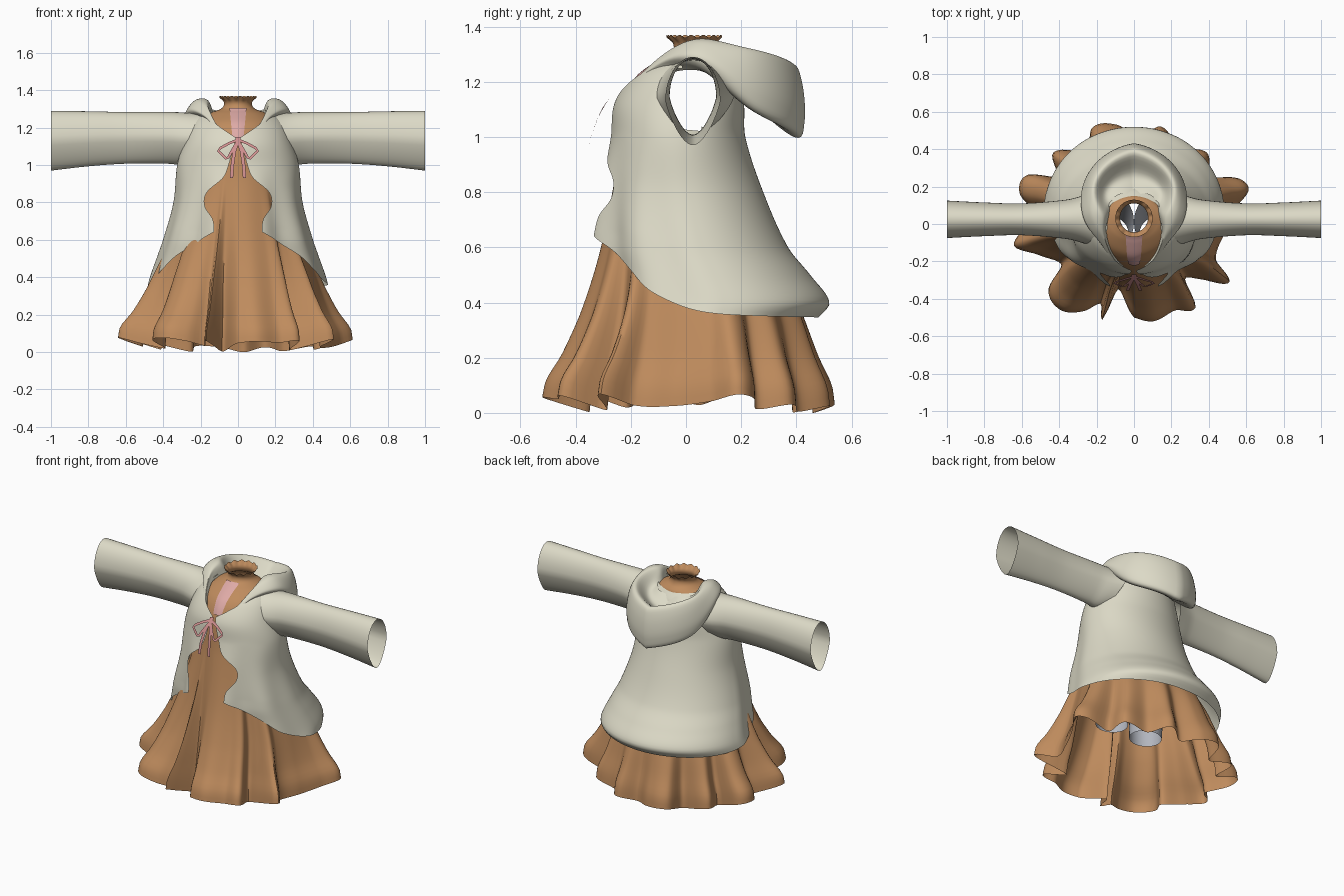
import bpy
import bmesh
from math import sin, cos, pi, asin, radians, degrees
from mathutils import Vector

if "Cube" in bpy.data.objects:
    bpy.data.objects.remove(bpy.data.objects["Cube"], do_unlink=True)


def material(name, colour):
    mat = bpy.data.materials.new(name)
    mat.use_nodes = True
    mat.diffuse_color = (*colour, 1)
    mat.node_tree.nodes["Principled BSDF"].inputs["Base Color"].default_value = (*colour, 1)
    return mat


TAN = material("tan cloth", (0.52, 0.26, 0.11))
CREAM = material("cream cloth", (0.72, 0.7, 0.57))
PINK = material("pink placket", (0.73, 0.4, 0.38))
ROSE = material("rose ribbon", (0.62, 0.27, 0.27))
GREY = material("grey lining", (0.45, 0.47, 0.52))


def spline(table, key):
    """Smooth lookup in a table whose first column is the rising key."""
    last = len(table) - 1
    key = max(table[0][0], min(table[-1][0], key))
    i = next(n for n in range(last) if key <= table[n + 1][0])
    low, high = table[i], table[i + 1]
    before, after = table[max(i - 1, 0)], table[min(i + 2, last)]
    gap = high[0] - low[0]
    u = (key - low[0]) / gap
    found = []
    for a, b, c, d in zip(before[1:], low[1:], high[1:], after[1:]):
        start = (c - a) / (high[0] - before[0]) * gap
        end = (d - b) / (after[0] - low[0]) * gap
        found.append(b + u * (start + u * (3 * (c - b) - 2 * start - end
                                           + u * (2 * (b - c) + start + end))))
    return found


def sheet(name, rows, mat, closed=False, hole=None):
    """Skin a grid of points; drop faces whose centre satisfies hole."""
    bm = bmesh.new()
    grid = [[bm.verts.new(p) for p in row] for row in rows]
    count = len(rows[0])
    for upper, lower in zip(grid, grid[1:]):
        for i in range(count if closed else count - 1):
            j = (i + 1) % count
            bm.faces.new((upper[i], lower[i], lower[j], upper[j]))
    if hole:
        doomed = [f for f in bm.faces if hole(f.calc_center_median())]
        bmesh.ops.delete(bm, geom=doomed, context="FACES")
    mesh = bpy.data.meshes.new(name)
    bm.to_mesh(mesh)
    bm.free()
    mesh.materials.append(mat)
    obj = bpy.data.objects.new(name, mesh)
    bpy.context.collection.objects.link(obj)
    bpy.ops.object.select_all(action="DESELECT")
    obj.select_set(True)
    bpy.context.view_layer.objects.active = obj
    bpy.ops.object.shade_smooth_by_angle(angle=radians(50))


def ring_point(shape, t, z, scale=1):
    """Point on an oval with given front and back; t = 0 is the front."""
    half, front, back = shape
    middle, depth = (front + back) / 2, (back - front) / 2
    return Vector((half * sin(t) * scale, middle - depth * cos(t) * scale, z))


def armhole(deep, tall):
    return lambda p: (abs(p.x) > 0.12 and
                      ((p.y - 0.025) / deep) ** 2 + ((p.z - 1.145) / tall) ** 2 < 1)


# Dress: height, half width, front, back
DRESS = [(0.03, 0.53, -0.52, 0.52), (0.1, 0.52, -0.505, 0.51), (0.2, 0.475, -0.45, 0.47),
         (0.4, 0.41, -0.37, 0.4), (0.6, 0.34, -0.31, 0.29), (0.9, 0.25, -0.25, 0.19),
         (1.12, 0.22, -0.22, 0.17), (1.22, 0.2, -0.17, 0.16), (1.28, 0.145, -0.09, 0.145),
         (1.3, 0.09, -0.055, 0.12), (1.335, 0.075, -0.045, 0.11), (1.365, 0.1, -0.07, 0.13)]
# Pleats: angle from the front, reach at the hem
PLEATS = [(0, 0.5), (11, 0.53), (25, 0.51), (36, 0.55), (42, 0.4), (50, 0.46), (58, 0.59),
          (66, 0.47), (85, 0.48), (100, 0.55), (107, 0.63), (114, 0.6), (122, 0.48),
          (135, 0.54), (150, 0.47), (165, 0.54), (176, 0.46), (190, 0.54), (203, 0.56),
          (212, 0.46), (228, 0.57), (238, 0.48), (245, 0.62), (255, 0.62), (265, 0.5),
          (280, 0.64), (288, 0.53), (300, 0.44), (308, 0.57), (320, 0.6), (330, 0.54),
          (338, 0.46), (342, 0.54), (346, 0.36), (360, 0.5)]


def dress_point(z, t):
    """Pleats deepen towards the hem; the collar edge is frilled."""
    fall = max(0, min(1, (0.95 - z) / 0.85))
    reach = spline(PLEATS, degrees(t))[0]
    p = ring_point(spline(DRESS, z), t, z, 1 + fall ** 1.2 * (reach / 0.52 - 1))
    p.z += max(0, 1 - z / 0.35) * (0.02 * cos(t) + 0.35 * (reach - 0.5))
    p.z += max(0, z - 1.34) * 0.2 * sin(14 * t)
    return p


COLUMNS = 240
levels = [1.365 - 0.01 * i for i in range(18)] + [1.19 - 0.029 * i for i in range(41)]
sheet("dress", [[dress_point(z, 2 * pi * i / COLUMNS) for i in range(COLUMNS)]
                for z in levels], TAN, True, armhole(0.115, 0.135))

# Coat body: height, half width, front, back
COAT = [(0.34, 0.485, -0.33, 0.475), (0.4, 0.47, -0.33, 0.52), (0.5, 0.435, -0.33, 0.45),
        (0.6, 0.4, -0.335, 0.37), (0.8, 0.345, -0.315, 0.28), (1.0, 0.325, -0.275, 0.215),
        (1.12, 0.29, -0.26, 0.21), (1.22, 0.25, -0.2, 0.19), (1.27, 0.2, -0.14, 0.15),
        (1.3, 0.13, -0.1, 0.12)]
# Angle and height of the neckline and hem; height and half width of the opening
NECKLINE = [(0, 1.14), (0.5, 1.22), (1.2, 1.29), (2, 1.285), (pi, 1.27)]
HEM = [(0.3, 0.645), (0.6, 0.585), (0.85, 0.52), (1.05, 0.44), (1.36, 0.38),
       (1.8, 0.355), (pi, 0.345)]
OPENING = [(0.64, 0.12), (0.71, 0.13), (0.78, 0.18), (0.85, 0.17), (0.93, 0.08),
           (1.0, 0.05), (1.14, 0.012)]


def coat_point(v, s):
    """v runs from neckline to hem, s from the front edge to the back."""
    t = s * pi
    for _ in range(4):
        top, hem = spline(NECKLINE, t)[0], spline(HEM, t)[0]
        z = top + (hem - top) * v
        shape = spline(COAT, z)
        start = asin(spline(OPENING, z)[0] / shape[0])
        t = start + s * (pi - start)
    drape = max(0, min(1, (1 - z) / 0.35)) * max(0, 1 - t / 1.7)
    return ring_point(shape, t, z, 1 + 0.07 * drape * sin(9 * t - 1.2))


# Each row runs from the right front edge round the back to the left one
coat_rows = []
for j in range(61):
    half = [coat_point(j / 60, k / 80) for k in range(81)]
    other = [Vector((-p.x, p.y, p.z)) for p in reversed(half[:-1])]
    coat_rows.append(half + other)
sheet("coat_body", coat_rows, CREAM, hole=armhole(0.1, 0.12))

# Sleeves: distance out, middle height, half height, half depth
SLEEVE = [(0.21, 1.145, 0.14, 0.15), (0.28, 1.14, 0.138, 0.125), (0.36, 1.145, 0.138, 0.105),
          (0.6, 1.145, 0.138, 0.085), (0.8, 1.14, 0.147, 0.09), (1.0, 1.13, 0.16, 0.1)]


def sleeve_point(x, a, side):
    """The root leans with the shoulder and the underside narrows."""
    middle, tall, deep = spline(SLEEVE, x)
    slant = max(0, (0.42 - x) / 0.21) * 0.4
    y = 0.025 + deep * cos(a) * (1 - 0.35 * max(0, -sin(a)))
    return (side * (x - slant * tall * sin(a)), y, middle + tall * sin(a))


for side, word in ((1, "left"), (-1, "right")):
    sheet(word + "_sleeve", [[sleeve_point(0.21 + 0.79 * i / 30, -side * 2 * pi * k / 40, side)
                              for k in range(40)] for i in range(31)], CREAM, True)

# Hood on the back: angle, then reach and height from lining over rim to underside
HOOD = [(0.2, 0.28, 1.13, 0.285, 1.14, 0.29, 1.15, 0.295, 1.15, 0.3, 1.14, 0.3, 1.13, 0.29, 1.12),
        (0.85, 0.19, 1.26, 0.2, 1.28, 0.205, 1.295, 0.215, 1.29, 0.235, 1.265, 0.23, 1.25, 0.21, 1.22),
        (1.57, 0.13, 1.27, 0.15, 1.33, 0.18, 1.355, 0.23, 1.345, 0.275, 1.29, 0.25, 1.25, 0.18, 1.24),
        (2.3, 0.14, 1.265, 0.2, 1.25, 0.27, 1.32, 0.31, 1.27, 0.33, 1.15, 0.3, 1.09, 0.16, 1.17),
        (pi, 0.1, 1.25, 0.21, 1.19, 0.33, 1.265, 0.37, 1.2, 0.38, 1.06, 0.34, 1.0, 0.14, 1.16)]


def hood_row(t):
    flat = spline(HOOD, t)
    section = [(n, flat[2 * n], flat[2 * n + 1]) for n in range(7)]
    places = [spline(section, 6 - k / 6) for k in range(37)]
    return [(sin(t) * d, 0.05 - cos(t) * d, z) for d, z in places]


half_hood = [hood_row(0.2 + (pi - 0.2) * i / 36) for i in range(37)]
other_half = [[(-x, y, z) for x, y, z in row] for row in reversed(half_hood[:-1])]
sheet("hood", half_hood + other_half, CREAM)

# Placket on the chest, following the dress front
sheet("placket", [[(x * (0.03 + 0.1 * (z - 1.15)),
                    spline(DRESS, z)[1] - 0.01 + 0.008 * x * x, z)
                   for x in (-1, -0.5, 0, 0.5, 1)]
                  for z in [1.305 - 0.01 * i for i in range(17)]], PINK)

# Ribbon bow: flat strips hanging in front of the coat
BOW_DEPTH = [(0.92, -0.357), (1.0, -0.345), (1.1, -0.305), (1.15, -0.27)]


def strip(name, path, width):
    points = [Vector(p) for p in path]
    rows = []
    for i, p in enumerate(points):
        along = (points[min(i + 1, len(points) - 1)] - points[max(i - 1, 0)]).normalized()
        across = Vector((-along.y, along.x)) * width / 2
        rows.append([(q.x, spline(BOW_DEPTH, q.y)[0], q.y) for q in (p - across, p + across)])
    sheet(name, rows, ROSE)


LOOP = [(0, 1.135), (0.05, 1.115), (0.095, 1.09), (0.105, 1.075), (0.09, 1.06),
        (0.065, 1.035), (0.052, 1.04), (0.03, 1.08), (0, 1.13)]
TAIL = [(0.005, 1.12), (0.02, 1.07), (0.03, 1.0), (0.035, 0.93)]
for side, word in ((1, "left"), (-1, "right")):
    strip(word + "_bow_loop", [(side * x, z) for x, z in LOOP], 0.014)
    strip(word + "_bow_tail", [(side * x, z) for x, z in TAIL], 0.018)
strip("bow_knot", [(0, 1.15), (0, 1.13), (0, 1.105)], 0.025)

# Lining legs inside the skirt, leaning outwards and forwards
for side, word in ((1, "left"), (-1, "right")):
    sheet(word + "_lining_leg", [[(side * (0.1 + 0.03 * s) + 0.1 * cos(a),
                                   0.01 - 0.06 * s + (0.14 - 0.05 * s) * sin(a), 0.85 - 0.55 * s)
                                  for a in [2 * pi * k / 28 for k in range(28)]]
                                 for s in [i / 6 for i in range(7)]], GREY, True)
